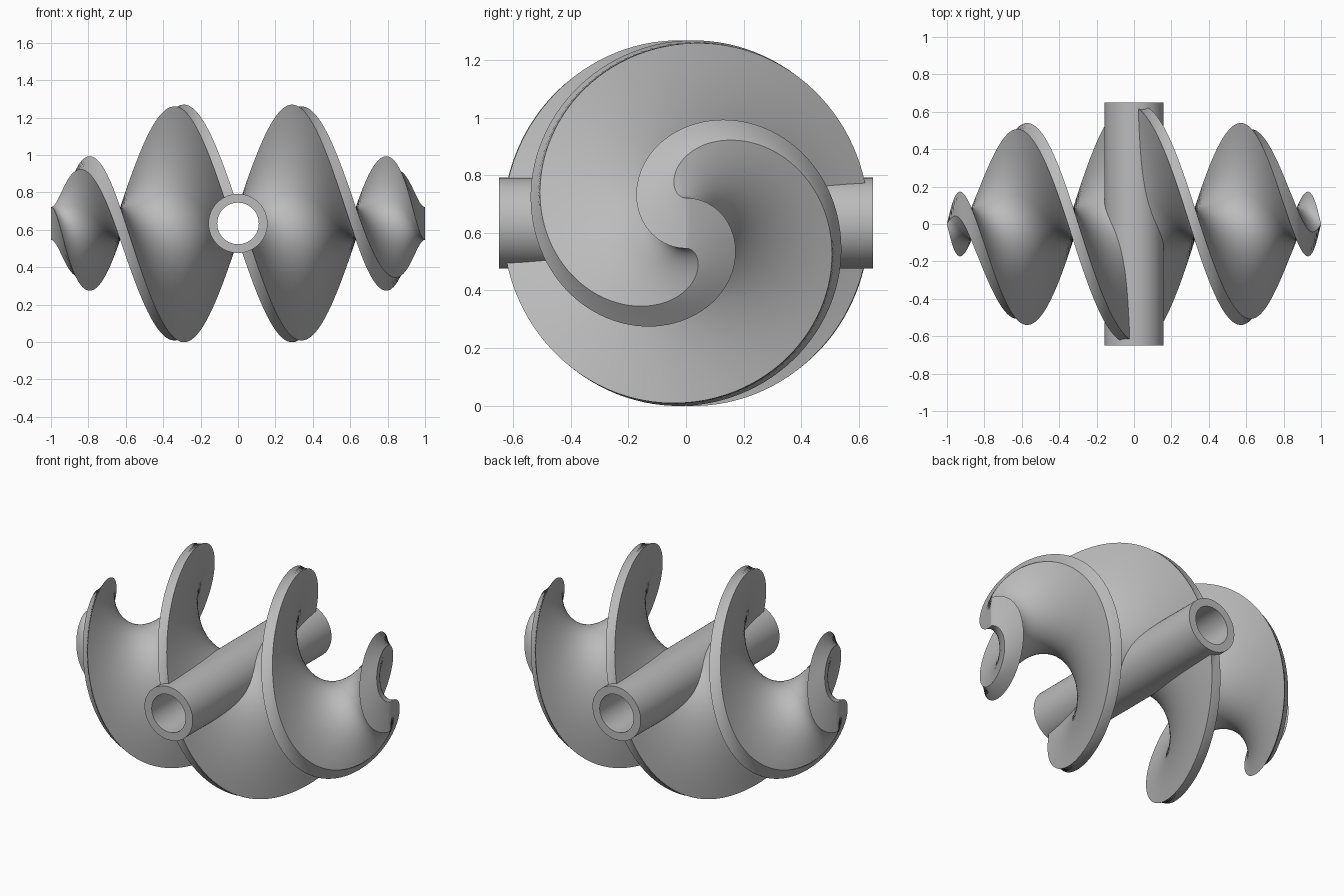
import bpy, bmesh, math
from mathutils import Vector

cube = bpy.data.objects.get("Cube")
if cube:
    bpy.data.objects.remove(cube, do_unlink=True)

AXIS_Z = 0.634
HALF_THICK = 0.0877
STEPS = 120      # rings per half of the blade
ACROSS = 20      # divisions over the blade width

grey = bpy.data.materials.new("light grey")
grey.use_nodes = True
GREY = (0.5, 0.5, 0.5, 1)
grey.diffuse_color = GREY
grey.node_tree.nodes["Principled BSDF"].inputs["Base Color"].default_value = GREY


def make_object(name, bm):
    bmesh.ops.recalc_face_normals(bm, faces=bm.faces)
    mesh = bpy.data.meshes.new(name)
    bm.to_mesh(mesh)
    bm.free()
    mesh.materials.append(grey)
    obj = bpy.data.objects.new(name, mesh)
    bpy.context.collection.objects.link(obj)
    return obj


def smooth(obj):
    bpy.ops.object.select_all(action='DESELECT')
    obj.select_set(True)
    bpy.context.view_layer.objects.active = obj
    bpy.ops.object.shade_smooth_by_angle(angle=math.radians(35))


def spline(values, q, start_slope, end_slope):
    """Cubic through evenly spaced values, q measured in quarter turns."""
    last = len(values) - 1
    i = min(int(q), last - 1)
    t = q - i

    def slope(k):
        if k == 0:
            return start_slope
        if k == last:
            return end_slope
        return (values[k + 1] - values[k - 1]) / 2

    a, b, m, n = values[i], values[i + 1], slope(i), slope(i + 1)
    return (a * (2*t**3 - 3*t**2 + 1) + m * (t**3 - 2*t**2 + t)
            + b * (3*t**2 - 2*t**3) + n * (t**3 - t**2))


# Position and half width of the blade after each quarter turn
REACH = [0, 0.325, 0.63, 0.87, 1.0]
WIDTH = [0.63, 0.624, 0.507, 0.28, 0.002]

# Twisted blade: a rectangle swept along x, one full turn per half
bm = bmesh.new()
rings = []
for s in range(-STEPS, STEPS + 1):
    q = 4 * abs(s) / STEPS
    x = math.copysign(spline(REACH, q, 0.327, 0.1), s)
    w = spline(WIDTH, q, 0, -0.28)
    angle = math.pi / 2 * math.copysign(q, s)
    along = Vector((0, math.cos(angle), math.sin(angle)))
    normal = Vector((0, -math.sin(angle), math.cos(angle)))
    centre = Vector((x, 0, AXIS_Z))
    ring = []
    for side in (1, -1):
        for k in range(ACROSS + 1):
            u = side * (2 * k / ACROSS - 1)
            ring.append(bm.verts.new(centre + along * u * w + normal * side * HALF_THICK))
    rings.append(ring)
count = len(rings[0])
for a, b in zip(rings, rings[1:]):
    for k in range(count):
        j = (k + 1) % count
        bm.faces.new((a[k], a[j], b[j], b[k]))
bm.faces.new(rings[0])
bm.faces.new(rings[-1])
blade = make_object("twisted_blade", bm)


def cylinder_rings(bm, radius, half, sides=96):
    return [[bm.verts.new((radius * math.cos(2 * math.pi * i / sides), y,
                           AXIS_Z + radius * math.sin(2 * math.pi * i / sides)))
             for i in range(sides)] for y in (-half, half)]


def bridge(bm, a, b):
    for i in range(len(a)):
        j = (i + 1) % len(a)
        bm.faces.new((a[i], a[j], b[j], b[i]))


# Cross tube with an open bore
bm = bmesh.new()
outer = cylinder_rings(bm, 0.158, 0.65)
inner = cylinder_rings(bm, 0.111, 0.65)
bridge(bm, outer[0], outer[1])
bridge(bm, inner[0], inner[1])
for o, i in zip(outer, inner):
    bridge(bm, o, i)
tube = make_object("cross_tube", bm)

# Clear the blade out of the bore
bm = bmesh.new()
ends = cylinder_rings(bm, 0.135, 0.8)
bridge(bm, ends[0], ends[1])
for end in ends:
    bm.faces.new(end)
cutter = make_object("bore_cutter", bm)
cutter.hide_render = True
mod = blade.modifiers.new("bore", 'BOOLEAN')
mod.operation = 'DIFFERENCE'
mod.solver = 'EXACT'
mod.object = cutter
bpy.context.view_layer.objects.active = blade
bpy.ops.object.modifier_apply(modifier=mod.name)
bpy.data.objects.remove(cutter, do_unlink=True)

smooth(blade)
smooth(tube)
